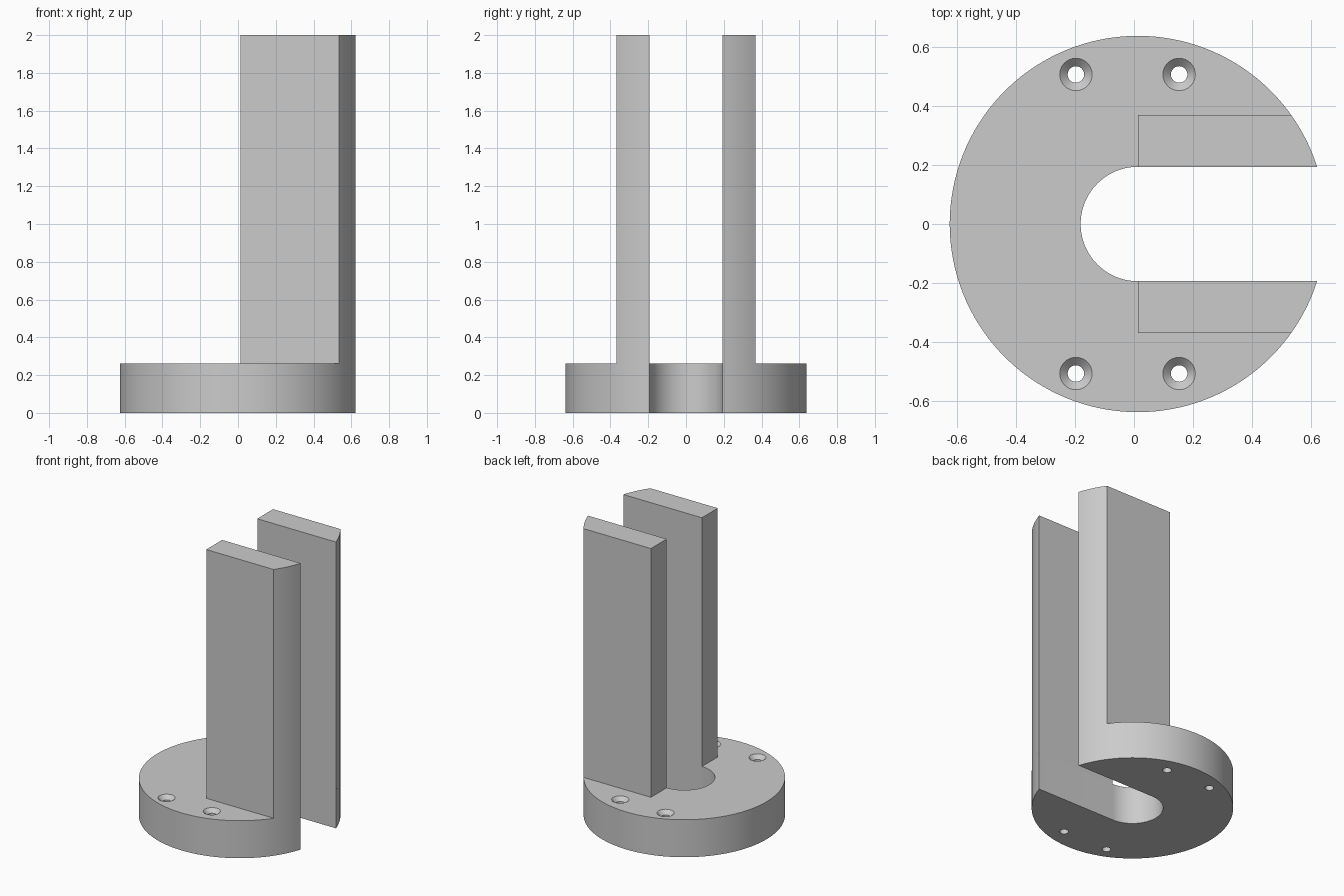
import bpy, bmesh
from math import sin, cos, asin, pi, radians

if "Cube" in bpy.data.objects:
    bpy.data.objects.remove(bpy.data.objects["Cube"])

CX = 0.013                            # shared axis of the disc and the slot
R, SLOT, WALL = 0.638, 0.194, 0.369   # disc radius, slot half width, wall outer face
BASE_H, TOP = 0.262, 2.0
HOLE, SINK = 0.028, 0.055             # screw hole and countersink radius

grey = bpy.data.materials.new("plain grey")
grey.use_nodes = True
grey.diffuse_color = (0.6, 0.6, 0.6, 1)
grey.node_tree.nodes["Principled BSDF"].inputs["Base Color"].default_value = (0.6, 0.6, 0.6, 1)


def arc(x, y, radius, start, end, steps):
    angles = [start + (end - start) * i / steps for i in range(steps + 1)]
    return [(x + radius * cos(a), y + radius * sin(a)) for a in angles]


def loft(bm, rings):
    """Closed solid through (outline, height) rings of equal point count."""
    loops = [[bm.verts.new((x, y, z)) for x, y in outline] for outline, z in rings]
    for low, high in zip(loops, loops[1:]):
        for i in range(len(low)):
            j = (i + 1) % len(low)
            bm.faces.new((low[i], low[j], high[j], high[i]))
    bm.faces.new(loops[0])
    bm.faces.new(loops[-1])


def make_object(name, solids):
    bm = bmesh.new()
    for rings in solids:
        loft(bm, rings)
    bmesh.ops.recalc_face_normals(bm, faces=bm.faces[:])
    mesh = bpy.data.meshes.new(name)
    bm.to_mesh(mesh)
    bm.free()
    mesh.materials.append(grey)
    obj = bpy.data.objects.new(name, mesh)
    bpy.context.collection.objects.link(obj)
    return obj


# Disc with a round-ended slot open towards +x
slot_angle, wall_angle = asin(SLOT / R), asin(WALL / R)
disc = arc(CX, 0, R, slot_angle, 2 * pi - slot_angle, 120)
disc += arc(CX, 0, SLOT, 1.5 * pi, 0.5 * pi, 40)
base = make_object("slotted_base", [[(disc, 0), (disc, BASE_H)]])

# Upright walls either side of the slot, flush with the rim
parts = [base]
for name, side in (("left_wall", 1), ("right_wall", -1)):
    profile = [(CX, SLOT)] + arc(CX, 0, R, slot_angle, wall_angle, 10) + [(CX, WALL)]
    profile = [(x, y * side) for x, y in profile]
    parts.append(make_object(name, [[(profile, BASE_H), (profile, TOP)]]))

# Countersunk screw holes
steps = [(HOLE, -0.1), (HOLE, BASE_H + HOLE - SINK), (SINK, BASE_H), (SINK, BASE_H + 0.1)]
holes = [[(arc(x, y, r, 0, 2 * pi * 31 / 32, 31), z) for r, z in steps]
         for x in (-0.197, 0.153) for y in (-0.507, 0.507)]
cutter = make_object("screw_hole_cutter", holes)
cutter.hide_render = True
cut = base.modifiers.new("screw_holes", 'BOOLEAN')
cut.operation, cut.solver, cut.object = 'DIFFERENCE', 'EXACT', cutter
bpy.context.view_layer.objects.active = base
bpy.ops.object.modifier_apply(modifier=cut.name)
bpy.data.objects.remove(cutter)

# Smooth the curved sides, keep the corners sharp
bpy.ops.object.select_all(action='DESELECT')
for obj in parts:
    obj.select_set(True)
bpy.ops.object.shade_smooth_by_angle(angle=radians(30))
